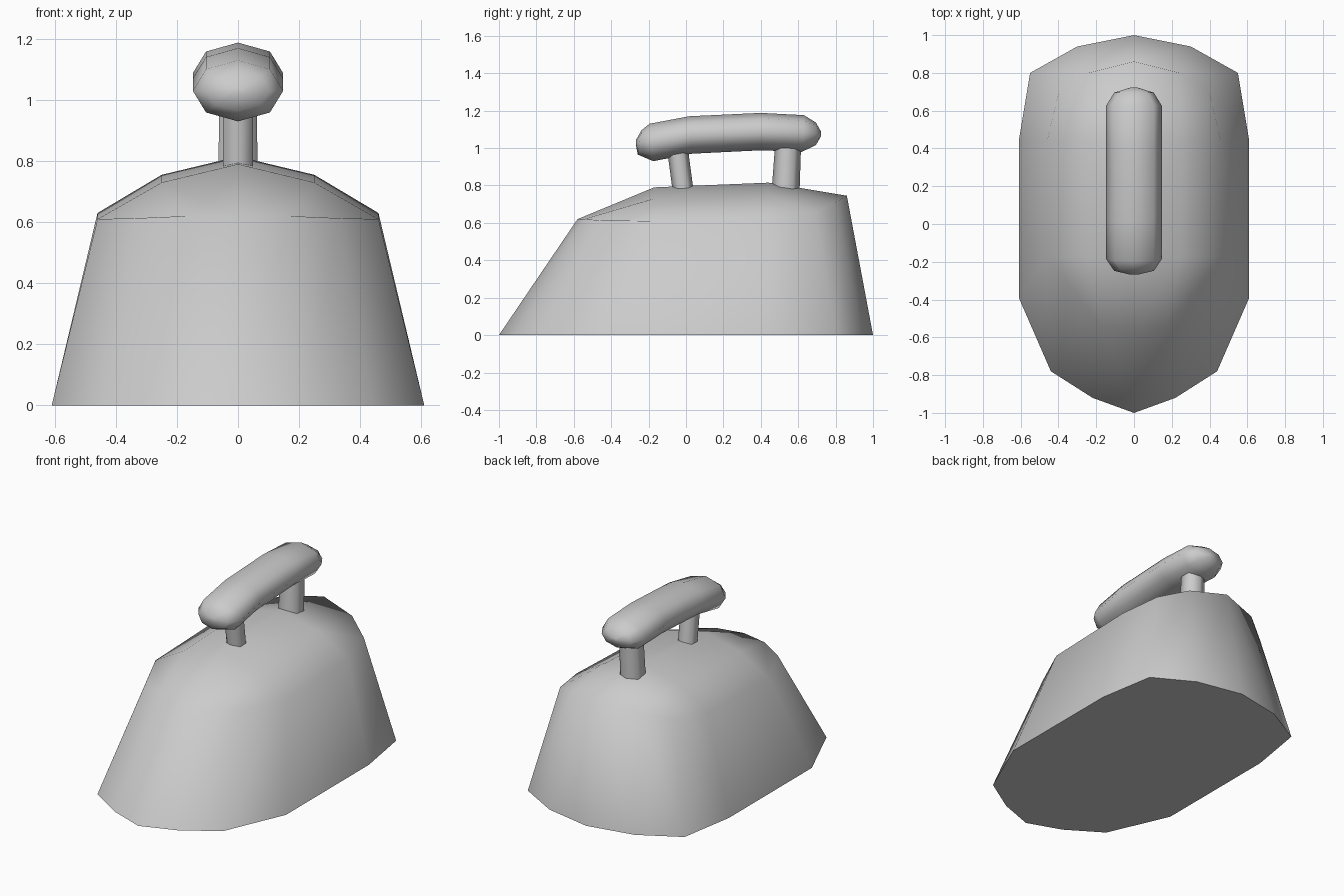
import bpy, bmesh
from math import cos, sin, pi
from mathutils import Vector

if "Cube" in bpy.data.objects:
    bpy.data.objects.remove(bpy.data.objects["Cube"])


def finish(name, bm, angle):
    bmesh.ops.remove_doubles(bm, verts=bm.verts, dist=0.0005)
    bmesh.ops.recalc_face_normals(bm, faces=bm.faces)
    me = bpy.data.meshes.new(name)
    bm.to_mesh(me)
    bm.free()
    ob = bpy.data.objects.new(name, me)
    bpy.context.collection.objects.link(ob)
    bpy.ops.object.select_all(action='DESELECT')
    ob.select_set(True)
    bpy.context.view_layer.objects.active = ob
    bpy.ops.object.shade_smooth_by_angle(angle=angle)
    return ob


def loft(name, rings, angle):
    """Bridge equal-sized rings of points and close both ends."""
    bm = bmesh.new()
    loops = [[bm.verts.new(p) for p in r] for r in rings]
    n = len(loops[0])
    for a, b in zip(loops, loops[1:]):
        for i in range(n):
            j = (i + 1) % n
            bm.faces.new((a[i], a[j], b[j], b[i]))
    bm.faces.new(loops[0])
    bm.faces.new(loops[-1])
    return finish(name, bm, angle)


# Body: sole outline, shoulder rim and crown, one half mirrored across x
sole = [(0, -1), (.22, -.92), (.44, -.78), (.61, -.39),
        (.61, .44), (.55, .80), (.30, .94), (0, 1)]
rim = [(0, -.58, .62), (.17, -.545, .62), (.33, -.45, .613), (.46, -.17, .61),
       (.46, .44, .63), (.40, .69, .655), (.24, .80, .71), (0, .86, .745)]
crown = [(0, -.17, .79), (.25, -.17, .73), (.25, .44, .755), (0, .44, .815)]

bm = bmesh.new()
for s in (1, -1):
    S = [bm.verts.new((s * x, y, 0)) for x, y in sole]
    R = [bm.verts.new((s * x, y, z)) for x, y, z in rim]
    C = [bm.verts.new((s * x, y, z)) for x, y, z in crown]
    for i in range(7):
        bm.faces.new((S[i], S[i + 1], R[i + 1], R[i]))
    for f in ((R[0], R[1], C[1], C[0]), (R[1], R[2], R[3], C[1]),
              (C[1], R[3], R[4], C[2]), (C[0], C[1], C[2], C[3]),
              (C[2], R[4], R[5], R[6]), (C[3], C[2], R[6], R[7])):
        bm.faces.new(f)
    bm.faces.new(S)
finish("iron_body", bm, 1.4)

# Handle grip: flattened octagonal tube with rounded ends
# (y, z, half width, half height, lean of the ring)
grip = [(-.268, 1.03, .02, .012, 0), (-.248, 1.03, .105, .065, .01),
        (-.185, 1.03, .148, .10, -.01), (.025, 1.07, .148, .10, -.008),
        (.40, 1.088, .148, .10, 0), (.625, 1.078, .148, .098, .005),
        (.695, 1.076, .105, .06, 0), (.722, 1.076, .02, .012, 0)]
loft("handle_grip",
     [[(w * cos(k * pi / 4), y + lean * sin(k * pi / 4), z + h * sin(k * pi / 4))
       for k in range(8)] for y, z, w, h, lean in grip], 1.2)


# Handle posts: slightly leaning hexagonal columns
def post(name, y0, y1, r0, r1, z0, z1):
    loft(name, [[(r * cos(pi / 2 + k * pi / 3), y + r * sin(pi / 2 + k * pi / 3), z)
                 for k in range(6)] for y, r, z in ((y0, r0, z0), (y1, r1, z1))], 1.2)


post("front_post", -.014, -.05, .056, .056, .76, 1.03)
post("rear_post", .532, .547, .075, .069, .76, 1.04)
